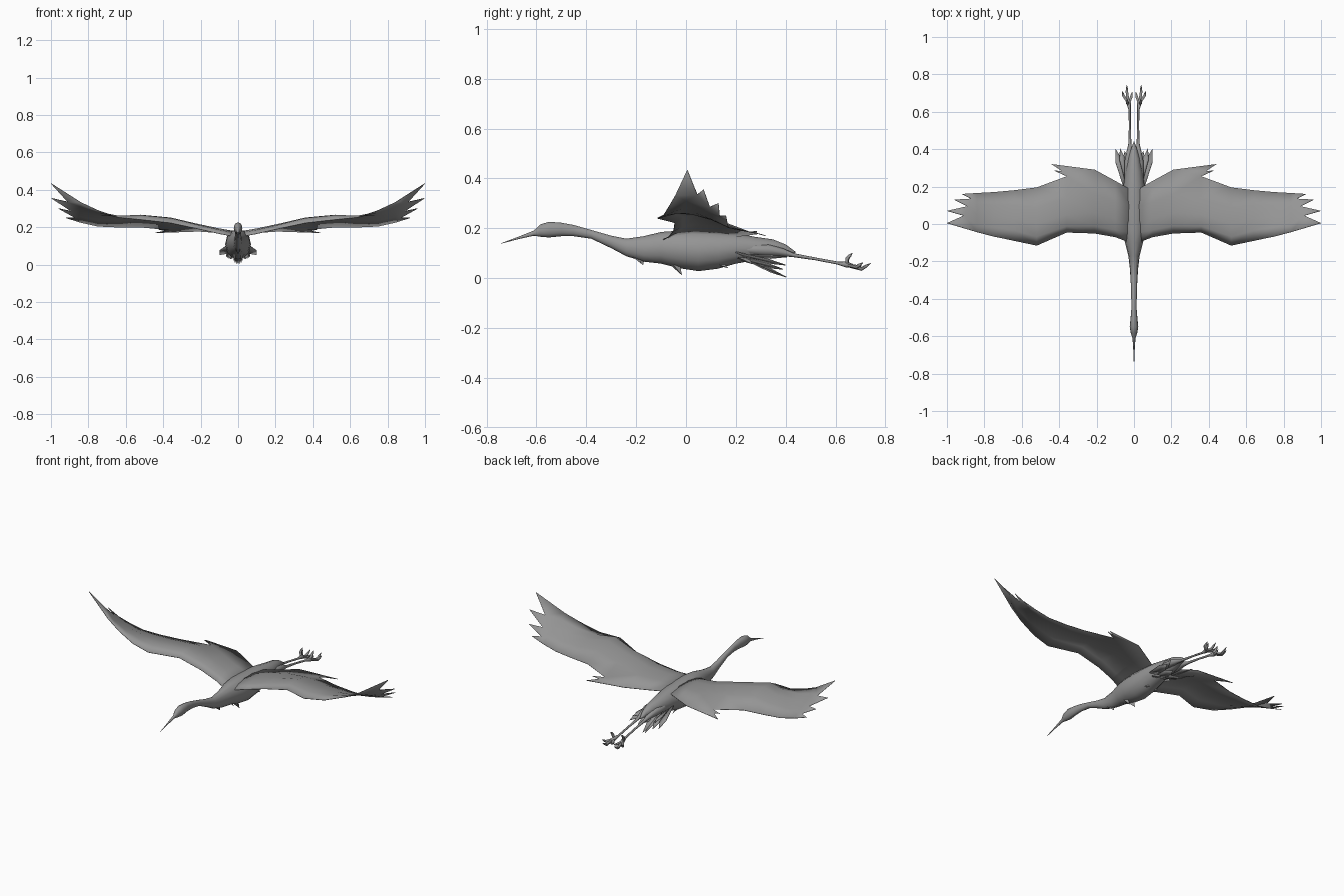
import bpy, bmesh, math
from mathutils import Vector

if "Cube" in bpy.data.objects:
    bpy.data.objects.remove(bpy.data.objects["Cube"])

grey = bpy.data.materials.new("feather grey")
grey.diffuse_color = (0.3, 0.3, 0.3, 1)
grey.use_nodes = True
grey.node_tree.nodes["Principled BSDF"].inputs["Base Color"].default_value = grey.diffuse_color


def finish(name, bm, angle=50, mirror=False, thick=0):
    bmesh.ops.remove_doubles(bm, verts=bm.verts, dist=0.0005)
    bmesh.ops.recalc_face_normals(bm, faces=bm.faces)
    me = bpy.data.meshes.new(name)
    bm.to_mesh(me)
    bm.free()
    me.materials.append(grey)
    ob = bpy.data.objects.new(name, me)
    bpy.context.collection.objects.link(ob)
    bpy.ops.object.select_all(action='DESELECT')
    bpy.context.view_layer.objects.active = ob
    ob.select_set(True)
    bpy.ops.object.shade_smooth_by_angle(angle=math.radians(angle))
    if thick:
        m = ob.modifiers.new("thickness", 'SOLIDIFY')
        m.thickness, m.offset = thick, 0
    if mirror:
        m = ob.modifiers.new("mirror", 'MIRROR')
        m.use_clip = False
        m.use_mirror_merge = False
    return ob


def skin(bm, rings):
    """Bridge closed rings of points and cap both ends."""
    vs = [[bm.verts.new(p) for p in r] for r in rings]
    n = len(vs[0])
    for a, b in zip(vs, vs[1:]):
        for i in range(n):
            bm.faces.new((a[i], a[(i + 1) % n], b[(i + 1) % n], b[i]))
    bm.faces.new(vs[0])
    bm.faces.new(vs[-1])


def tube(bm, points, sides=6):
    """Tapered tube through (x, y, z, radius) points."""
    rings = []
    ps = [Vector(p[:3]) for p in points]
    for i, p in enumerate(ps):
        d = (ps[min(i + 1, len(ps) - 1)] - ps[max(i - 1, 0)]).normalized()
        u = d.cross(Vector((1, 0, 0))).normalized()
        v = d.cross(u)
        r = points[i][3]
        rings.append([p + r * (math.cos(t) * u + math.sin(t) * v)
                      for t in (2 * math.pi * k / sides for k in range(sides))])
    skin(bm, rings)


# Beak, head, neck and body as one loft: y, top z, bottom z, half width
profile = [
    (-.742, .140, .138, .001), (-.67, .167, .157, .004), (-.61, .191, .170, .008),
    (-.585, .215, .166, .017), (-.55, .226, .163, .023), (-.50, .222, .168, .018),
    (-.45, .213, .168, .014), (-.38, .193, .158, .015), (-.30, .170, .120, .018),
    (-.24, .158, .088, .022), (-.17, .168, .066, .030), (-.10, .185, .058, .048),
    (-.03, .190, .040, .064), (.05, .190, .028, .069), (.13, .185, .038, .066),
    (.20, .180, .058, .057), (.28, .165, .072, .046), (.35, .155, .085, .032),
    (.40, .135, .097, .016), (.44, .105, .100, .002)]
bm = bmesh.new()
rings = []
for y, top, bot, w in profile:
    ring = []
    for k in range(12):
        t = 2 * math.pi * k / 12
        ring.append((w * math.sin(t), y,
                     (top + bot) / 2 + (top - bot) / 2 * math.cos(t)))
    rings.append(ring)
skin(bm, rings)
finish("body", bm, 60)

# Wing: x, then leading, crest and trailing edge as (y, z)
stations = [
    (.02, (-.10, .150), (.02, .178), (.185, .165)),
    (.10, (-.07, .165), (.03, .192), (.23, .170)),
    (.21, (-.05, .190), (.06, .215), (.29, .178)),
    (.36, (-.045, .222), (.05, .250), (.255, .185)),
    (.52, (-.115, .240), (.00, .265), (.195, .200)),
    (.64, (-.09, .252), (.03, .255), (.18, .200)),
    (.75, (-.067, .290), (.04, .262), (.17, .205)),
    (.84, (-.043, .332), (.05, .285), (.165, .225))]
bm = bmesh.new()
rows = []
for x, a, m, b in stations:
    row = []
    for k in range(5):
        t = k / 4
        la, lm, lb = (1 - t) * (1 - 2 * t), 4 * t * (1 - t), t * (2 * t - 1)
        row.append(bm.verts.new((x, la * a[0] + lm * m[0] + lb * b[0],
                                 la * a[1] + lm * m[1] + lb * b[1])))
    rows.append(row)
for r, s in zip(rows, rows[1:]):
    for k in range(4):
        bm.faces.new((r[k], s[k], s[k + 1], r[k + 1]))
# Fingered tip feathers fanning from the last station
tips = [(1, .005, .434), (.998, .07, .355), (.96, .13, .30), (.92, .16, .25)]
notches = [(.91, .045, .335), (.89, .095, .285), (.87, .135, .25)]
last = rows[-1]
nv = [last[0]] + [bm.verts.new(p) for p in notches] + [last[4]]
for k, p in enumerate(tips):
    tip = bm.verts.new(p)
    if k < 3:
        bm.faces.new((last[k + 1], nv[k + 1], last[k]) if k == 0 else
                     (last[k], nv[k], nv[k + 1], last[k + 1]))
    else:
        bm.faces.new((last[3], nv[3], last[4]))
    bm.faces.new((nv[k], tip, nv[k + 1]))
# Long inner feathers on the trailing edge
inner, outer = rows[2][4], rows[3][4]
notch = bm.verts.new((.385, .283, .180))
bm.faces.new((inner, outer, notch))
for p, q in (((.44, .32, .170), inner), ((.425, .285, .188), outer)):
    bm.faces.new((q, notch, bm.verts.new(p)))
finish("wing", bm, 40, mirror=True, thick=.003)

# Drooping tail fan: root and pointed tip of each feather
bm = bmesh.new()
for root, tip, w in (((.045, .20, .10), (.098, .40, .052), .024),
                     ((.035, .22, .09), (.075, .405, .085), .020),
                     ((.020, .22, .08), (.050, .39, .035), .024),
                     ((.006, .22, .085), (.008, .402, .004), .020)):
    a, c = Vector(root), Vector(tip)
    mid = a.lerp(c, .65)
    s = Vector((w, 0, w * .4))
    pts = [a - s * .5, mid - s, c, mid + s * .8, a + s * .5]
    bm.faces.new([bm.verts.new(p) for p in pts])
finish("tail_feathers", bm, mirror=True, thick=.003)

# Small fringe feathers under breast and belly
bm = bmesh.new()
for x, y, z, tip_y, tip_z in ((.0, -.215, .085, -.172, .052), (.02, -.08, .068, -.015, .010),
                              (.03, .10, .055, .17, .040), (.035, .20, .075, .27, .055)):
    for p in ([(x - .012, y, z), (x, tip_y, tip_z), (x + .014, y + .01, z + .008),
               (x, y + .05, z + .005)],):
        v = [bm.verts.new(q) for q in p]
        for tri in ((0, 1, 2), (1, 3, 2), (0, 3, 1), (0, 2, 3)):
            bm.faces.new([v[i] for i in tri])
finish("fringe_feathers", bm, mirror=True)

# Legs with thigh, shank and ankle
bm = bmesh.new()
tube(bm, [(.030, .24, .115, .020), (.028, .33, .112, .024), (.024, .39, .103, .015),
          (.022, .43, .092, .008), (.022, .52, .077, .0055), (.023, .61, .060, .006),
          (.028, .645, .054, .012), (.032, .67, .050, .006)], 8)
finish("leg", bm, 60, mirror=True)

# Curled toes
bm = bmesh.new()
ankle = (.029, .645, .053, .007)
for mid, tip in (((.038, .705, .037), (.038, .742, .060)),
                 ((.056, .685, .045), (.064, .710, .062)),
                 ((.014, .680, .043), (.010, .705, .050)),
                 ((.037, .648, .080), (.036, .668, .100))):
    tube(bm, [ankle, (*mid, .008), (*[(m * .5 + t * .5) for m, t in zip(mid, tip)], .006),
              (*tip, .001)])
finish("toes", bm, 60, mirror=True)
